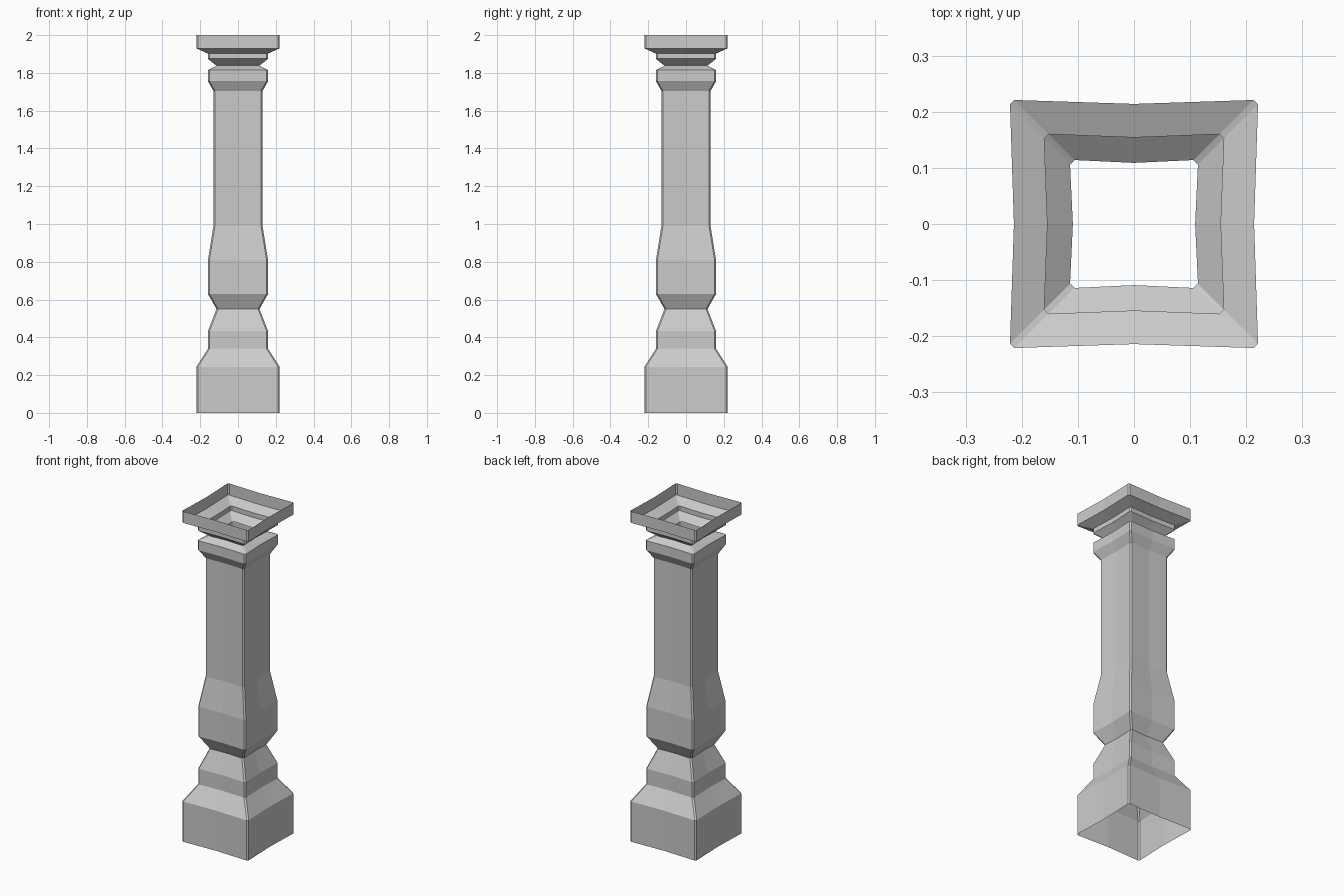
import bpy, bmesh
from mathutils import Matrix
from math import pi

if "Cube" in bpy.data.objects:
    bpy.data.objects.remove(bpy.data.objects["Cube"])

# Profile of the post: (half width, height)
PROFILE = [(.221, 0), (.221, .243), (.159, .34), (.159, .434), (.114, .55),
           (.159, .63), (.159, .81), (.13, .99), (.13, 1.705), (.16, 1.757),
           (.16, 1.815), (.114, 1.838), (.16, 1.875), (.16, 1.903),
           (.221, 1.93), (.221, 2)]


def ring(bm, r, z):
    """Square ring with clipped corners and slightly pinched side centres."""
    c, pinch = .008, .003 + .018 * r
    side = [(r, -r + c, z), (r - pinch, 0, z), (r, r - c, z)]
    verts = []
    for k in range(4):
        rot = Matrix.Rotation(k * pi / 2, 3, 'Z')
        for p in side:
            v = bm.verts.new(p)
            v.co = rot @ v.co
            verts.append(v)
    return verts


# Open-ended baluster shell, lofted from ring to ring
bm = bmesh.new()
rings = [ring(bm, r, z) for r, z in PROFILE]
for lower, upper in zip(rings, rings[1:]):
    n = len(lower)
    for i in range(n):
        j = (i + 1) % n
        bm.faces.new((lower[i], lower[j], upper[j], upper[i]))

mesh = bpy.data.meshes.new("baluster_post")
bm.to_mesh(mesh)
bm.free()
bpy.context.collection.objects.link(bpy.data.objects.new("baluster_post", mesh))
